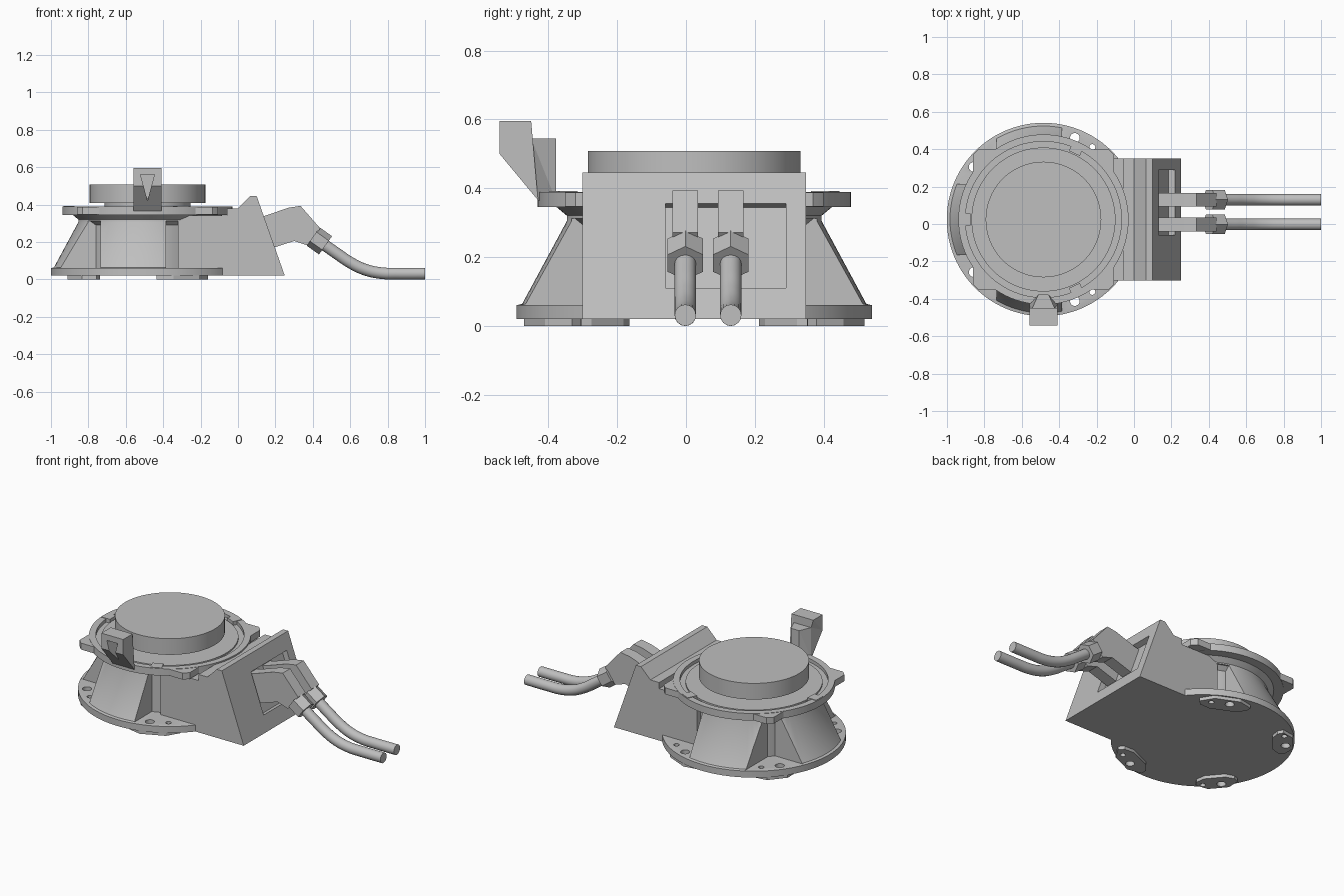
import bpy, bmesh
from math import radians, cos, sin, pi, atan2
from mathutils import Vector, Matrix

if "Cube" in bpy.data.objects:
    bpy.data.objects.remove(bpy.data.objects["Cube"], do_unlink=True)

grey = bpy.data.materials.new("light_grey")
grey.use_nodes = True
tone = (0.52, 0.52, 0.52, 1)
grey.diffuse_color = tone
grey.node_tree.nodes["Principled BSDF"].inputs["Base Color"].default_value = tone

CX, CY = -0.484, 0.024   # axis of the round base


def finish(name, bm):
    bmesh.ops.recalc_face_normals(bm, faces=bm.faces)
    me = bpy.data.meshes.new(name)
    bm.to_mesh(me)
    bm.free()
    me.materials.append(grey)
    ob = bpy.data.objects.new(name, me)
    bpy.context.collection.objects.link(ob)
    return ob


def activate(ob):
    bpy.ops.object.select_all(action='DESELECT')
    ob.select_set(True)
    bpy.context.view_layer.objects.active = ob


def smooth(ob):
    activate(ob)
    bpy.ops.object.shade_smooth_by_angle(angle=radians(30))


def combine(ob, other, op='DIFFERENCE'):
    mod = ob.modifiers.new("bool", 'BOOLEAN')
    mod.object, mod.operation, mod.solver = other, op, 'EXACT'
    activate(ob)
    bpy.ops.object.modifier_apply(modifier=mod.name)
    bpy.data.objects.remove(other, do_unlink=True)


def lathe(name, profile, steps=96):
    """Closed solid turned about the base axis from (radius, z) points."""
    bm = bmesh.new()
    rings = []
    for r, z in profile:
        rings.append([bm.verts.new((CX + r * cos(2 * pi * i / steps),
                                    CY + r * sin(2 * pi * i / steps), z)) for i in range(steps)])
    for a, b in zip(rings, rings[1:]):
        for i in range(steps):
            j = (i + 1) % steps
            bm.faces.new((a[i], a[j], b[j], b[i]))
    bm.faces.new(rings[0])
    bm.faces.new(rings[-1])
    return finish(name, bm)


def box(name, x, y, z, angle=0):
    """Box from offset ranges around the base axis, turned about that axis."""
    bm = bmesh.new()
    bmesh.ops.create_cube(bm, size=1)
    for v in bm.verts:
        v.co = [(lo + hi) / 2 + c * (hi - lo) for c, (lo, hi) in zip(v.co, (x, y, z))]
    bm.transform(Matrix.Translation((CX, CY, 0)) @ Matrix.Rotation(angle, 4, 'Z'))
    return finish(name, bm)


def prism(name, points, a, b, plane='XZ'):
    """Outline in a plane, extruded from a to b along the remaining axis."""
    place = {'XZ': lambda p, t: (p[0], t, p[1]), 'XY': lambda p, t: (p[0], p[1], t)}[plane]
    bm = bmesh.new()
    ends = [[bm.verts.new(place(p, t)) for p in points] for t in (a, b)]
    for i in range(len(points)):
        j = (i + 1) % len(points)
        bm.faces.new((ends[0][i], ends[0][j], ends[1][j], ends[1][i]))
    for e in ends:
        bm.faces.new(e)
    return finish(name, bm)


def cylinder(name, centre, r, z0, z1, n=24):
    pts = [(centre[0] + r * cos(2 * pi * i / n), centre[1] + r * sin(2 * pi * i / n)) for i in range(n)]
    return prism(name, pts, z0, z1, 'XY')


def polar(r, deg):
    return Vector((CX + r * cos(radians(deg)), CY + r * sin(radians(deg))))


# Conical base with flange, pocketed above the four feet
base = lathe("conical_base", [(0.517, 0.02), (0.517, 0.06), (0.5, 0.064), (0.37, 0.305),
                              (0.37, 0.32), (0.4, 0.345)])
for side in (1, -1):
    for xr, yr in (((-0.6, -0.25), (0.19, 0.6)), ((0.1, 0.45), (0.2, 0.6))):
        ys = yr if side > 0 else (-yr[1], -yr[0])
        combine(base, box("pocket_cutter", xr, ys, (0.061, 0.312)))
core = lathe("base_core", [(0.335, 0.04), (0.335, 0.29), (0.37, 0.32), (0.37, 0.345)])

# Feet with bolt holes through flange and foot
foot_spots = [(66, 0.15), (-66, 0.15), (140, 0.12), (-140, 0.12)]
for n, (deg, half) in enumerate(foot_spots):
    c, a = polar(0.45, deg), radians(deg)
    out, tan = Vector((cos(a), sin(a))), Vector((-sin(a), cos(a)))
    outline = [c + out * (0.058 * u) + tan * (half * v) for u, v in
               ((1, -.5), (1, .5), (.1, 1), (-.5, .9), (-1, .5), (-1, -.5), (-.5, -.9), (.1, -1))]
    foot = prism("foot_%d" % (n + 1), outline, 0, 0.02, 'XY')
    for shift, r in ((-10, 0.016), (3, 0.026)):
        spot = polar(0.467, deg + shift * (1 if deg > 0 else -1))
        for ob in (foot, base):
            combine(ob, cylinder("hole_cutter", spot, r, -0.1, 0.1))
    smooth(foot)
smooth(base)
smooth(core)

# Upper ring: disc with square corner lobes, recessed top and keyed rim
ring = lathe("upper_ring", [(0.455, 0.345), (0.455, 0.389)])
lobes = box("lobes", (-0.378, 0.378), (-0.375, 0.375), (0.347, 0.387))
trim = lathe("lobe_trim", [(0.512, 0.3), (0.512, 0.42)])
combine(lobes, trim, 'INTERSECT')
combine(ring, lobes, 'UNION')
combine(ring, lathe("recess_cutter", [(0.417, 0.368), (0.417, 0.45)]))
smooth(ring)
for n, deg in enumerate((180, 65, -65)):
    box("rim_key_%d" % (n + 1), (0.39, 0.45), (-0.032, 0.032), (0.36, 0.392), radians(deg))

# Turntable on its neck
smooth(lathe("turntable", [(0.385, 0.36), (0.385, 0.378), (0.23, 0.378), (0.23, 0.408),
                           (0.309, 0.408), (0.309, 0.508)]))

# Connector housing with sloped face and recessed panel
housing = prism("connector_housing", [(-0.32, 0.02), (0.25, 0.02), (0.1, 0.445), (0.065, 0.445),
                                      (0.0, 0.38), (-0.06, 0.38), (-0.06, 0.342), (-0.32, 0.342)],
                -0.301, 0.349)
slope = Vector((0.15, -0.425)).normalized()
inward = Vector((slope.y, -slope.x))


def on_slope(z, depth):
    t = (0.445 - z) / 0.425
    return Vector((0.1 + 0.15 * t, z)) + inward * depth


panel = [on_slope(0.355, -0.05), on_slope(0.11, -0.05), on_slope(0.11, 0.035), on_slope(0.355, 0.035)]
combine(housing, prism("panel_cutter", panel, -0.06, 0.29))

# Two plugs, hexagonal nuts and cables
for n, y in enumerate((-0.002, 0.13)):
    tag = "_%d" % (n + 1)
    prism("plug" + tag, [(0.08, 0.325), (0.136, 0.337), (0.27, 0.383), (0.334, 0.393),
                         (0.44, 0.272), (0.37, 0.182), (0.30, 0.205), (0.16, 0.16)],
          y - 0.037, y + 0.037)
    # nut with flats facing sideways
    start, end = Vector((0.402, y, 0.229)), Vector((0.468, y, 0.182))
    axis = (end - start).normalized()
    side = Vector((0, 1, 0))
    up = axis.cross(side)
    bm = bmesh.new()
    caps = [[bm.verts.new(p + 0.06 * (up * cos(k * pi / 3) + side * sin(k * pi / 3)))
             for k in range(6)] for p in (start, end)]
    for k in range(6):
        j = (k + 1) % 6
        bm.faces.new((caps[0][k], caps[0][j], caps[1][j], caps[1][k]))
    for cap in caps:
        bm.faces.new(cap)
    finish("hex_nut" + tag, bm)
    # cable swept along a bent path
    path = [(0.44, 0.2), (0.53, 0.137), (0.6, 0.09), (0.68, 0.052), (0.77, 0.033), (0.85, 0.031), (1, 0.031)]
    cu = bpy.data.curves.new("cable" + tag, 'CURVE')
    cu.dimensions = '3D'
    cu.bevel_depth, cu.bevel_resolution, cu.use_fill_caps = 0.031, 6, True
    sp = cu.splines.new('BEZIER')
    sp.bezier_points.add(len(path) - 1)
    for bp, (x, z) in zip(sp.bezier_points, path):
        bp.co = (x, y, z)
        bp.handle_left_type = bp.handle_right_type = 'AUTO'
    ob = bpy.data.objects.new("cable" + tag, cu)
    bpy.context.collection.objects.link(ob)
    cu.materials.append(grey)
    activate(ob)
    bpy.ops.object.convert(target='MESH')
    smooth(bpy.context.object)

# Front stop bracket: side profile with (y, z, half width), tapering inward
profile = [(-0.542, 0.595, 0.075), (-0.45, 0.595, 0.075), (-0.45, 0.545, 0.06), (-0.378, 0.545, 0.028),
           (-0.378, 0.365, 0.028), (-0.43, 0.365, 0.075), (-0.542, 0.5, 0.075)]
bm = bmesh.new()
sides = [[bm.verts.new((CX + s * w, y, z)) for y, z, w in profile] for s in (-1, 1)]
for i in range(len(profile)):
    j = (i + 1) % len(profile)
    bm.faces.new((sides[0][i], sides[0][j], sides[1][j], sides[1][i]))
for s in sides:
    bm.faces.new(s)
bmesh.ops.triangulate(bm, faces=bm.faces)
bracket = finish("stop_bracket", bm)
combine(bracket, prism("notch_cutter", [(CX - 0.037, 0.56), (CX + 0.037, 0.56), (CX, 0.42)], -0.6, -0.46))
